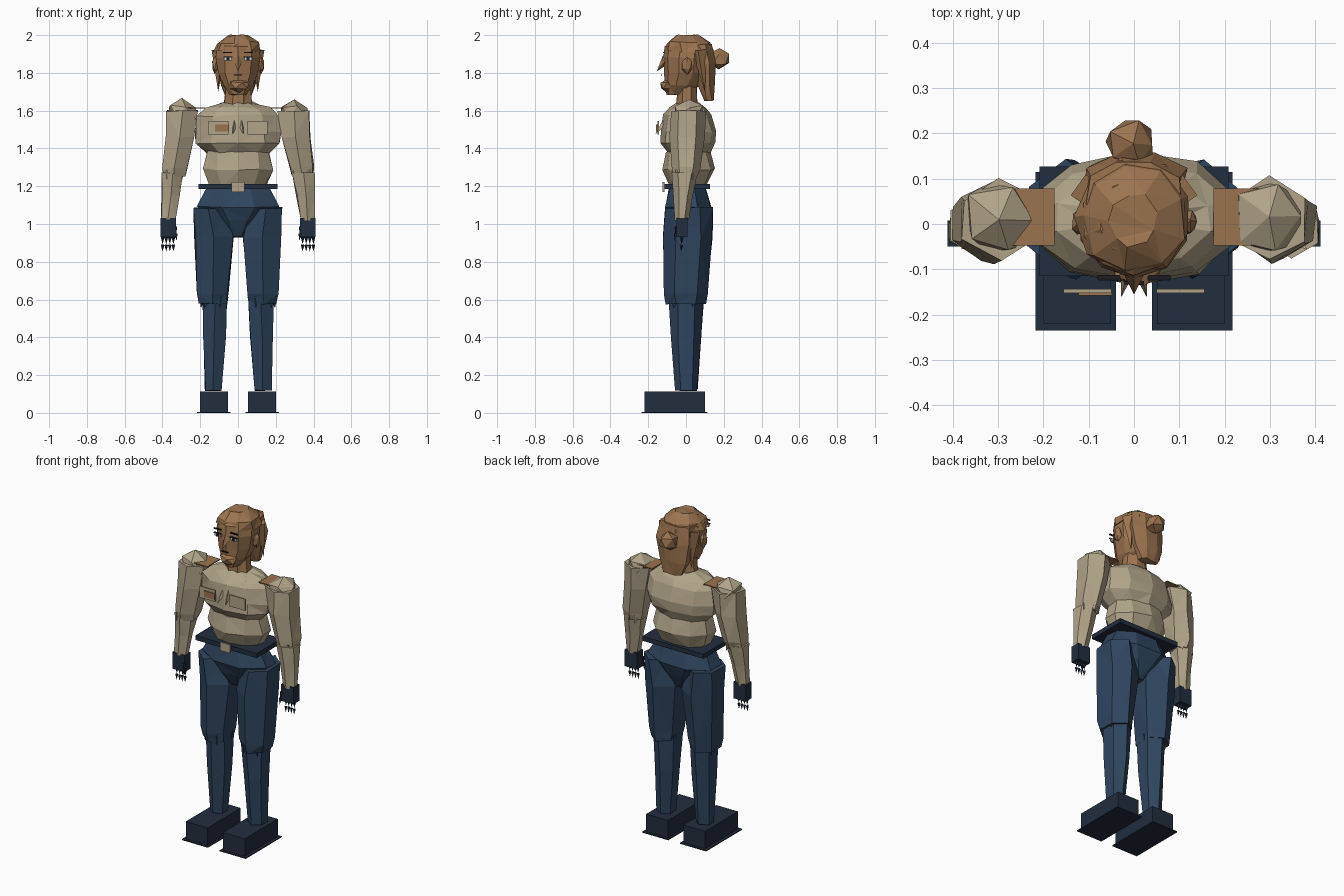
import bpy, bmesh, math, random
from mathutils import Vector, Matrix

random.seed(4)


def material(name, rgb):
    m = bpy.data.materials.new(name)
    m.diffuse_color = (*rgb, 1)
    return m


SHIRT = material("tan shirt", (0.44, 0.375, 0.25))
SKIN = material("warm brown", (0.33, 0.175, 0.08))
NAVY = material("navy trousers", (0.028, 0.060, 0.115))
DARK = material("dark navy leather", (0.016, 0.027, 0.048))
BUCKLE = material("pale buckle", (0.45, 0.36, 0.26))
WHITE = material("eye white", (0.6, 0.58, 0.55))
BLACK = material("near black", (0.012, 0.012, 0.016))


def finish(bm, name, mat, tri=False):
    bmesh.ops.recalc_face_normals(bm, faces=bm.faces)
    if tri:
        bmesh.ops.triangulate(bm, faces=bm.faces[:])
    me = bpy.data.meshes.new(name)
    bm.to_mesh(me)
    bm.free()
    me.materials.append(mat)
    ob = bpy.data.objects.new(name, me)
    bpy.context.collection.objects.link(ob)
    return ob


def loft(name, rings, mat, n=8, jit=0.005, phase=0.5, side=1):
    """Faceted tube; each ring is (z, centre x, centre y, half width, half depth)."""
    bm = bmesh.new()
    rows = []
    k = 1 / math.cos(math.pi / n) if phase else 1
    for z, cx, cy, hx, hy in rings:
        row = []
        for i in range(n):
            a = 2 * math.pi * (i + phase) / n
            j = [random.uniform(-jit, jit) for _ in range(3)]
            row.append(bm.verts.new((side * (cx + hx * k * math.cos(a) + j[0]),
                                     cy + hy * k * math.sin(a) + j[1], z + j[2])))
        rows.append(row)
    for a, b in zip(rows, rows[1:]):
        for i in range(n):
            q = (i + 1) % n
            bm.faces.new((a[i], a[q], b[q], b[i]))
    bm.faces.new(rows[0])
    bm.faces.new(rows[-1])
    return finish(bm, name, mat, True)


def box(name, lo, hi, mat, side=1):
    bm = bmesh.new()
    bmesh.ops.create_cube(bm, size=1)
    for v in bm.verts:
        p = [l + (c + 0.5) * (h - l) for c, l, h in zip(v.co, lo, hi)]
        v.co = (side * p[0], p[1], p[2])
    return finish(bm, name, mat)


def ball(name, centre, radii, mat, sub=1, jit=0.004):
    bm = bmesh.new()
    bmesh.ops.create_icosphere(bm, subdivisions=sub, radius=1)
    for v in bm.verts:
        v.co = Vector([c + r * p + random.uniform(-jit, jit)
                       for c, r, p in zip(centre, radii, v.co)])
    return finish(bm, name, mat)


def cone(name, base, tip, radius, mat, n=4, flat=1.0):
    base, tip = Vector(base), Vector(tip)
    bm = bmesh.new()
    bmesh.ops.create_cone(bm, cap_ends=True, segments=n, radius1=radius, radius2=0,
                          depth=(tip - base).length)
    bmesh.ops.scale(bm, vec=(flat, 1, 1), verts=bm.verts)
    rot = (tip - base).to_track_quat('Z', 'Y').to_matrix().to_4x4()
    bm.transform(Matrix.Translation((base + tip) / 2) @ rot)
    return finish(bm, name, mat)


# Torso: chest and waist
loft("chest", [(1.37, 0, 0.015, 0.155, 0.105), (1.43, 0, 0.01, 0.222, 0.138),
               (1.49, 0, 0.012, 0.225, 0.143), (1.575, 0, 0.01, 0.215, 0.122),
               (1.615, 0, 0.01, 0.165, 0.095), (1.645, 0, 0.01, 0.08, 0.055)],
     SHIRT, 10, 0.006)
loft("waist", [(1.20, 0, 0.01, 0.145, 0.095), (1.29, 0, 0.015, 0.182, 0.13),
               (1.385, 0, 0.01, 0.165, 0.11)], SHIRT, 10, 0.006)
for s in (-1, 1):
    cone("collar_point", (s * 0.012, -0.09, 1.56), (s * 0.028, -0.162, 1.475), 0.025, SHIRT, 3)
    box("chest_pocket", (0.05, -0.152, 1.475), (0.155, -0.143, 1.545), SHIRT, s)
box("name_patch", (-0.122, -0.158, 1.49), (-0.048, -0.151, 1.527), SKIN)

# Belt and hips
box("belt", (-0.208, -0.115, 1.185), (0.208, 0.127, 1.213), DARK)
box("buckle", (-0.034, -0.124, 1.17), (0.034, -0.115, 1.222), BUCKLE)
loft("hips", [(0.93, 0, 0.01, 0.04, 0.05), (1.02, 0, 0.012, 0.13, 0.095),
              (1.09, 0, 0.012, 0.215, 0.122), (1.19, 0, 0.008, 0.165, 0.095)],
     NAVY, 8, 0.004)

for s in (-1, 1):
    # Legs
    loft("thigh", [(0.58, 0.132, 0.0, 0.073, 0.088), (0.63, 0.134, 0.0, 0.08, 0.1),
                   (0.93, 0.127, 0.01, 0.10, 0.11), (1.085, 0.152, 0.015, 0.082, 0.108)],
         NAVY, 6, 0.006, side=s)
    loft("shin", [(0.12, 0.130, 0.002, 0.045, 0.05), (0.40, 0.125, 0.0, 0.058, 0.068),
                  (0.61, 0.122, 0.0, 0.066, 0.08)], NAVY, 6, 0.004, side=s)
    for a in range(5):
        t = a * 2 * math.pi / 5 + 0.4
        c, d = math.cos(t), math.sin(t)
        cone("knee_fold", (s * (0.13 + 0.06 * c), 0.075 * d, 0.61),
             (s * (0.13 + 0.072 * c), 0.088 * d, 0.555), 0.022, NAVY, 3)
    # Boots
    box("boot", (0.052, -0.22, 0.006), (0.20, 0.10, 0.113), DARK, s)
    box("sole", (0.04, -0.235, 0.0), (0.217, 0.115, 0.006), DARK, s)

    # Arms
    ball("shoulder", (s * 0.295, 0.012, 1.592), (0.088, 0.09, 0.068), SHIRT, 1, 0.008)
    loft("upper_arm", [(1.25, 0.338, -0.003, 0.055, 0.058), (1.30, 0.336, -0.002, 0.063, 0.067),
                       (1.46, 0.31, 0.008, 0.073, 0.08), (1.60, 0.296, 0.01, 0.083, 0.08)],
         SHIRT, 6, 0.006, side=s)
    loft("forearm", [(1.02, 0.371, -0.022, 0.038, 0.03), (1.15, 0.358, -0.015, 0.047, 0.043),
                     (1.27, 0.347, -0.005, 0.057, 0.06)], SHIRT, 6, 0.004, side=s)
    for a in range(4):
        t = a * math.pi / 2 + 0.6
        c, d = math.cos(t), math.sin(t)
        cone("elbow_fold", (s * (0.34 + 0.05 * c), 0.05 * d, 1.28),
             (s * (0.345 + 0.06 * c), 0.065 * d, 1.235), 0.02, SHIRT, 3)
    box("shoulder_strap", (0.175, -0.047, 1.612), (0.29, 0.078, 1.618), SKIN, s)

    # Gloves with two rows of pointed finger segments
    box("glove", (0.328, -0.05, 0.93), (0.411, 0.008, 1.032), DARK, s)
    for i in range(4):
        x = s * (0.342 + i * 0.019)
        cone("finger_base", (x, -0.022, 0.93), (x, -0.024, 0.893), 0.010, DARK)
        cone("finger_tip", (x, -0.024, 0.89), (x, -0.026, 0.855), 0.010, DARK)
    cone("thumb_base", (s * 0.332, -0.05, 0.985), (s * 0.328, -0.058, 0.945), 0.012, DARK)
    cone("thumb_tip", (s * 0.328, -0.056, 0.95), (s * 0.325, -0.06, 0.91), 0.010, DARK)

# Head and neck
loft("neck", [(1.62, 0, 0.005, 0.076, 0.056), (1.74, 0, 0.005, 0.064, 0.05)], SKIN, 8, 0.003)
loft("head", [(1.685, 0, -0.045, 0.042, 0.055), (1.735, 0, -0.02, 0.078, 0.09),
              (1.80, 0, 0.0, 0.105, 0.108), (1.88, 0, 0.003, 0.118, 0.118),
              (1.94, 0, 0.01, 0.112, 0.115), (1.98, 0, 0.015, 0.075, 0.08)],
     SKIN, 10, 0.003)
ball("muzzle", (0.005, -0.095, 1.733), (0.06, 0.045, 0.038), SKIN, 1, 0.004)
cone("nose", (0, -0.10, 1.875), (0, -0.155, 1.808), 0.028, SKIN, 4)
box("nostril_line", (-0.022, -0.133, 1.785), (0.022, -0.126, 1.791), BLACK)
for s in (-1, 1):
    ball("ear", (s * 0.122, 0.005, 1.84), (0.017, 0.03, 0.048), SKIN, 1, 0.003)
    # Eyes, lashes and brows
    box("eye_white", (0.034, -0.121, 1.866), (0.074, -0.113, 1.882), WHITE, s)
    box("iris", (0.046, -0.125, 1.865), (0.061, -0.118, 1.882), BLACK, s)
    box("eyelash", (0.03, -0.125, 1.882), (0.078, -0.116, 1.887), DARK, s)
    box("eyebrow", (0.032, -0.122, 1.905), (0.08, -0.113, 1.911), BLACK, s)

# Hair: cap, side locks, back fall and bun
loft("hair_cap", [(1.915, 0, 0.018, 0.122, 0.124), (1.96, 0, 0.012, 0.108, 0.112),
                  (1.997, 0, 0.01, 0.05, 0.055)], SKIN, 9, 0.007)
loft("back_hair", [(1.655, 0, 0.122, 0.06, 0.022), (1.74, 0, 0.11, 0.092, 0.045),
                   (1.85, 0, 0.095, 0.112, 0.062), (1.95, 0, 0.075, 0.10, 0.062)],
     SKIN, 8, 0.007)
for s in (-1, 1):
    cone("side_lock", (s * 0.10, 0.07, 1.92), (s * 0.105, 0.10, 1.70), 0.04, SKIN, 4)
ball("hair_bun", (-0.008, 0.175, 1.873), (0.06, 0.058, 0.06), SKIN, 1, 0.007)
